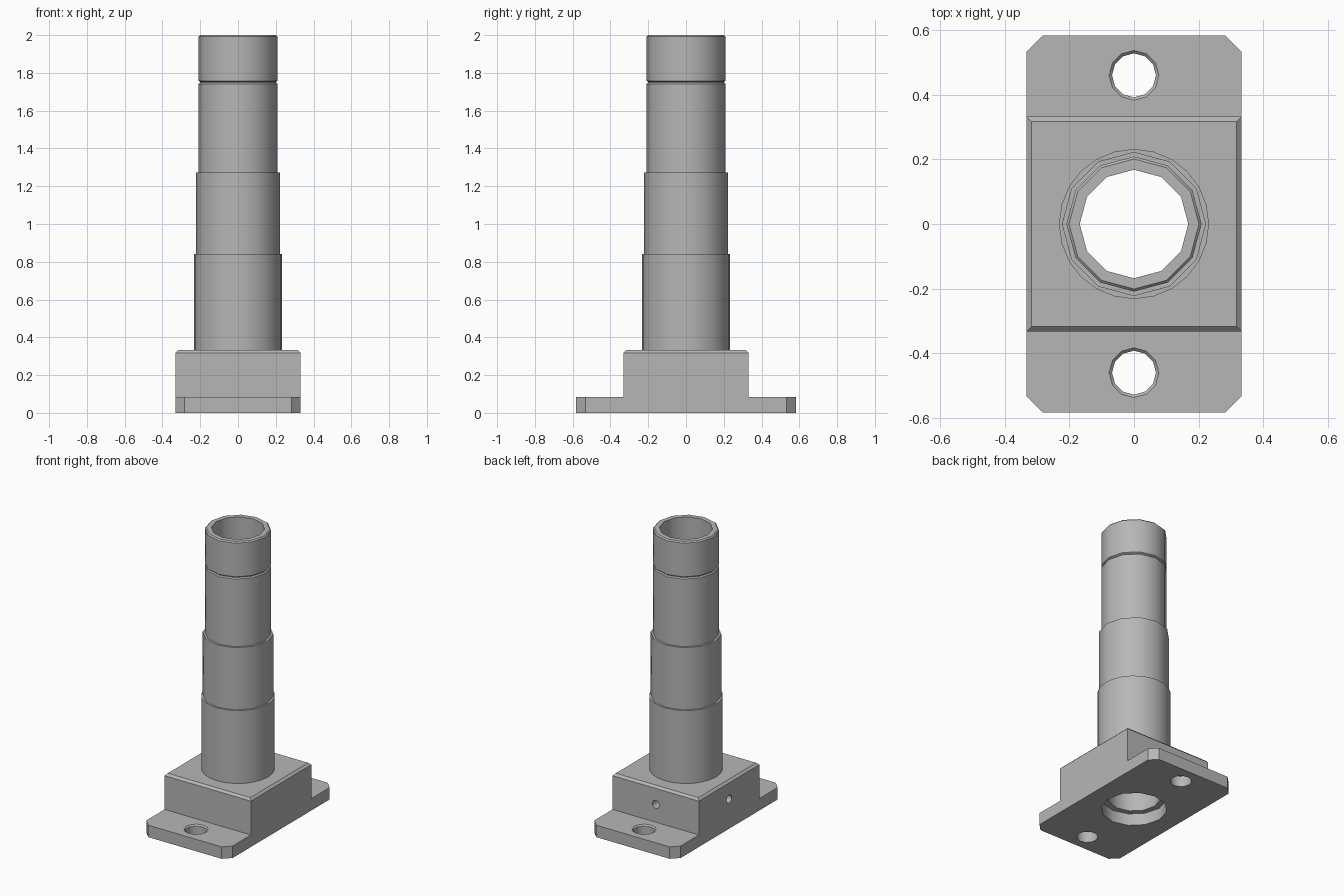
import bpy, bmesh, math

cube = bpy.data.objects.get("Cube")
if cube:
    bpy.data.objects.remove(cube, do_unlink=True)

grey = bpy.data.materials.new("plain grey")
grey.use_nodes = True
colour = (0.47, 0.47, 0.47, 1)
grey.diffuse_color = colour
grey.node_tree.nodes["Principled BSDF"].inputs["Base Color"].default_value = colour


def finish(name, bm):
    bmesh.ops.recalc_face_normals(bm, faces=bm.faces[:])
    mesh = bpy.data.meshes.new(name)
    bm.to_mesh(mesh)
    bm.free()
    mesh.materials.append(grey)
    ob = bpy.data.objects.new(name, mesh)
    bpy.context.collection.objects.link(ob)
    return ob


def select(ob):
    bpy.ops.object.select_all(action='DESELECT')
    ob.select_set(True)
    bpy.context.view_layer.objects.active = ob


def lathe(name, profile, segments, capped=False, coarse=lambda r, z: False):
    """Revolve (radius, z) points; coarse rings get half as many flat sides."""
    bm = bmesh.new()
    rings = []
    for r, z in profile:
        ring = []
        for i in range(segments):
            a = math.tau * i / segments
            flat = math.cos(math.tau / segments) if i % 2 and coarse(r, z) else 1
            ring.append(bm.verts.new((r * flat * math.cos(a), r * flat * math.sin(a), z)))
        rings.append(ring)
    for low, high in zip(rings, rings[1:]):
        for i in range(segments):
            j = (i + 1) % segments
            bm.faces.new((low[i], low[j], high[j], high[i]))
    if capped:
        bm.faces.new(rings[0])
        bm.faces.new(rings[-1])
    return finish(name, bm)


def boolean(ob, other, operation):
    mod = ob.modifiers.new("cut", 'BOOLEAN')
    mod.object, mod.operation, mod.solver = other, operation, 'EXACT'
    select(ob)
    bpy.ops.object.modifier_apply(modifier=mod.name)
    bpy.data.objects.remove(other, do_unlink=True)


def layers(name, outlines):
    """Solid through stacked outlines, each a (points, z) pair."""
    bm = bmesh.new()
    loops = [[bm.verts.new((x, y, z)) for x, y in pts] for pts, z in outlines]
    for a, b in zip(loops, loops[1:]):
        for i in range(len(a)):
            j = (i + 1) % len(a)
            bm.faces.new((a[i], a[j], b[j], b[i]))
    bm.faces.new(loops[0])
    bm.faces.new(loops[-1])
    return finish(name, bm)


def square(h):
    return [(-h, -h), (h, -h), (h, h), (-h, h)]


W, L, C = 0.332, 0.583, 0.05
FLANGE, TOP, BORE = 0.083, 0.333, 0.168

# Mounting flange with clipped corners, and the chamfered block on it
plate = [(-W + C, -L), (W - C, -L), (W, -L + C), (W, L - C),
         (W - C, L), (-W + C, L), (-W, L - C), (-W, -L + C)]
base = layers("base", [(plate, 0), (plate, FLANGE)])
block = layers("block", [(square(W), 0.02), (square(W), TOP - 0.015),
                         (square(W - 0.015), TOP)])
boolean(base, block, 'UNION')

# Central bore with a wider recess underneath
boolean(base, lathe("bore_cutter", [(0.208, -0.1), (0.208, FLANGE),
                                    (BORE, FLANGE), (BORE, 0.5)], 12, True), 'DIFFERENCE')

# Countersunk bolt holes
for side in (-1, 1):
    hole = lathe("bolt_cutter", [(0.068, -0.1), (0.068, FLANGE - 0.009),
                                 (0.077, FLANGE), (0.077, 0.15)], 12, True)
    hole.location.y = side * 0.46
    boolean(base, hole, 'DIFFERENCE')

# Set screw holes through the back and right walls
for turn in (0, math.pi / 2):
    hole = lathe("screw_cutter", [(0.028, 0.1), (0.028, 0.5)], 12, True)
    hole.rotation_euler = (-math.pi / 2, 0, turn)
    hole.location.z = 0.207
    boolean(base, hole, 'DIFFERENCE')

# Stepped hollow tube with a groove below the collar
tube = lathe("stepped_tube", [
    (0.232, TOP), (0.232, 0.84), (0.223, 0.84), (0.223, 1.272),
    (0.209, 1.272), (0.209, 1.742), (0.2, 1.748), (0.2, 1.752), (0.209, 1.758),
    (0.209, 1.992), (0.201, 2), (BORE, 2), (BORE, TOP)],
    24, coarse=lambda r, z: r < 0.23)

for ob in (base, tube):
    select(ob)
    bpy.ops.object.shade_smooth_by_angle(angle=math.radians(35))
